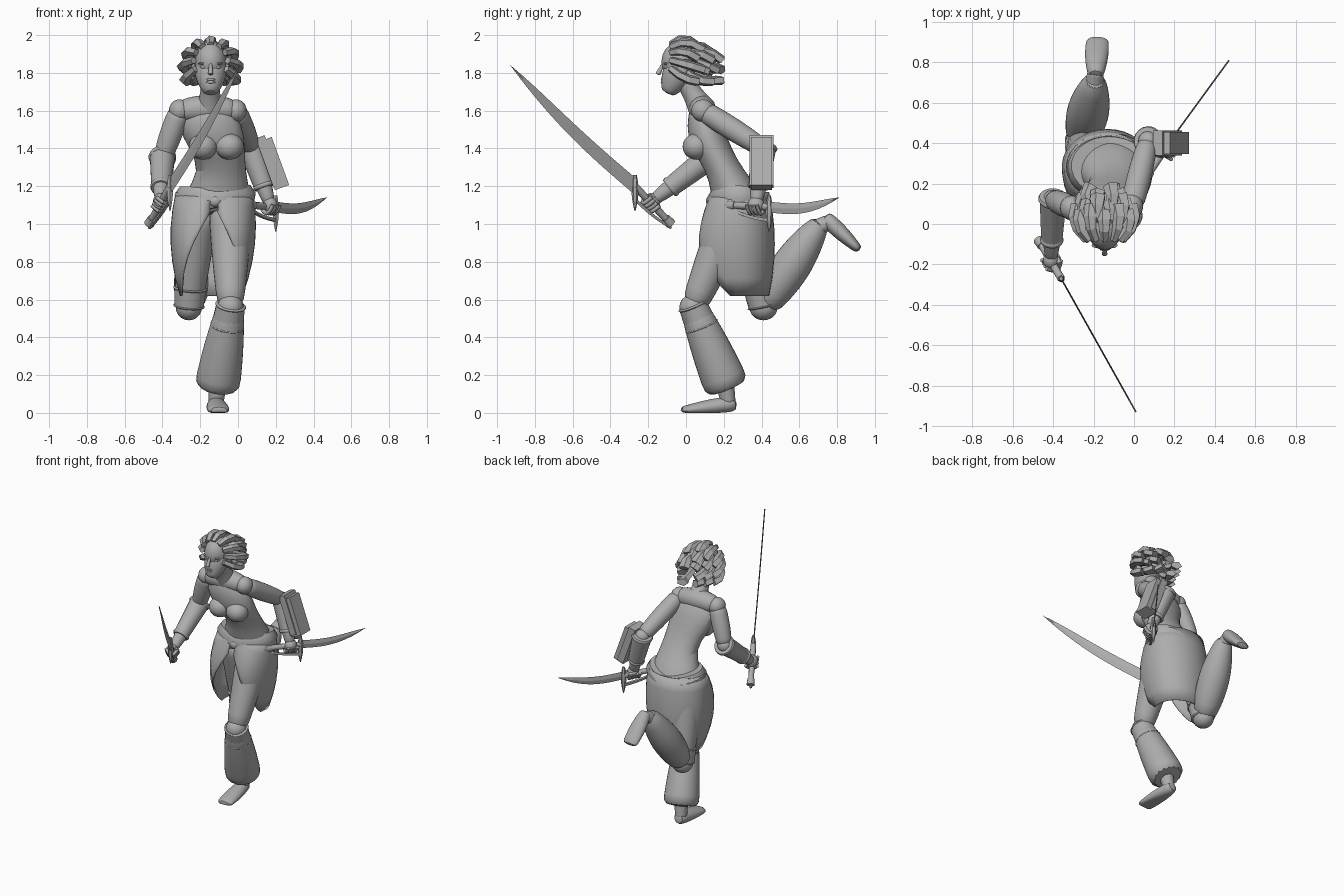
import bpy, bmesh, math
from mathutils import Vector, Matrix

old = bpy.data.objects.get("Cube")
if old:
    bpy.data.objects.remove(old)

grey = (.42, .42, .42, 1)
clay = bpy.data.materials.new("clay_grey")
clay.use_nodes = True
clay.diffuse_color = grey
clay.node_tree.nodes["Principled BSDF"].inputs["Base Color"].default_value = grey


def finish(name, bm, smooth=True, subdivide=False):
    bmesh.ops.recalc_face_normals(bm, faces=bm.faces)
    mesh = bpy.data.meshes.new(name)
    bm.to_mesh(mesh)
    bm.free()
    mesh.materials.append(clay)
    for polygon in mesh.polygons:
        polygon.use_smooth = smooth
    if smooth:
        mesh.set_sharp_from_angle(angle=math.radians(50))
    part = bpy.data.objects.new(name, mesh)
    bpy.context.collection.objects.link(part)
    if subdivide:
        part.modifiers.new("Subdivision", 'SUBSURF').levels = 1
    return part


def loft(name, rings, sides, smooth=True, subdivide=True):
    """Skin elliptical rings of (centre, normal, half width, half depth)."""
    bm = bmesh.new()
    loops = []
    sideways = abs(rings[0][1].normalized().x) > .9
    for centre, normal, width, depth in rings:
        normal = normal.normalized()
        side = Vector((0, 1, 0)) if sideways else Vector((1, 0, 0))
        side = (side - normal * normal.dot(side)).normalized()
        across = normal.cross(side)
        loop = []
        for k in range(sides):
            angle = math.tau * (k + .5) / sides
            point = centre + side * width * math.cos(angle) + across * depth * math.sin(angle)
            point.z = max(point.z, 0)
            loop.append(bm.verts.new(point))
        loops.append(loop)
    for low, high in zip(loops, loops[1:]):
        for k in range(sides):
            bm.faces.new((low[k - 1], low[k], high[k], high[k - 1]))
    bm.faces.new(loops[0])
    bm.faces.new(loops[-1])
    return finish(name, bm, smooth, subdivide)


def limb(name, start, end, start_radius, end_radius, bulge=0, bow=Vector(),
         flatten=0, sides=14, steps=6, smooth=True, subdivide=True):
    """Tapered limb that can swell, bow sideways and flatten toward its end."""
    rings = []
    for i in range(steps + 1):
        t = i / steps
        swell = math.sin(math.pi * t)
        radius = start_radius + (end_radius - start_radius) * t + bulge * swell
        normal = end - start + bow * math.pi * math.cos(math.pi * t)
        rings.append((start.lerp(end, t) + bow * swell, normal, radius, radius * (1 - flatten * t)))
    return loft(name, rings, sides, smooth, subdivide)


def cuff(name, start, end, start_radius, end_radius):
    """Hard sleeve with a raised rim at both ends."""
    limb(name, start, end, start_radius, end_radius, sides=18, subdivide=False)
    for t, radius in ((0, start_radius), (.9, end_radius)):
        limb(name + "_rim", start.lerp(end, t), start.lerp(end, t + .1), radius, radius,
             bulge=.006, sides=18, subdivide=False)


def ball(name, centre, size):
    bm = bmesh.new()
    bmesh.ops.create_uvsphere(bm, u_segments=16, v_segments=10, radius=1,
                              matrix=Matrix.Translation(centre) @ Matrix.Diagonal((*size, 1)))
    return finish(name, bm)


def block(name, centre, size, tilt):
    bm = bmesh.new()
    bmesh.ops.create_cube(bm, size=1, matrix=Matrix.Translation(centre)
                          @ Matrix.Rotation(math.radians(tilt), 4, 'Y') @ Matrix.Diagonal((*size, 1)))
    return finish(name, bm, False)


def blade(name, base, tip, half_width, sag, steps=10):
    """Thin upright curved blade narrowing to its tip."""
    bm = bmesh.new()
    across = (tip - base).cross(Vector((0, 0, 1))).normalized() * .004
    rows = []
    for i in range(steps + 1):
        t = i / steps
        centre = base.lerp(tip, t) - Vector((0, 0, sag * math.sin(math.pi * t)))
        up = Vector((0, 0, half_width * (1.02 - t ** 4)))
        rows.append([bm.verts.new(p) for p in (centre + up, centre + across, centre - up, centre - across)])
    for low, high in zip(rows, rows[1:]):
        for k in range(4):
            bm.faces.new((low[k - 1], low[k], high[k], high[k - 1]))
    bm.faces.new(rows[0])
    bm.faces.new(rows[-1])
    return finish(name, bm, False)


# Joints of the running pose
right_shoulder, left_shoulder = Vector((-.31, .08, 1.6)), Vector((-.01, .09, 1.6))
right_elbow, left_elbow = Vector((-.4, .12, 1.35)), Vector((.07, .41, 1.4))
right_hand, left_hand = Vector((-.41, -.18, 1.12)), Vector((.17, .37, 1.1))
right_hip, left_hip = Vector((-.22, .3, 1.08)), Vector((-.04, .26, 1.08))
right_knee, left_knee = Vector((-.26, .41, .56)), Vector((-.04, .04, .56))
right_ankle, left_ankle = Vector((-.19, .72, 1.02)), Vector((-.12, .24, .08))
up = Vector((0, 0, 1))

# Torso from pelvis to collar: x, y, half width, half depth at even heights
torso = [(-.12, .3, .2, .15), (-.11, .27, .18, .14), (-.08, .21, .12, .1),
         (-.11, .13, .15, .11), (-.15, .1, .18, .1), (-.15, .08, .11, .06)]
loft("torso", [(Vector((x, y, 1.04 + .12 * i)), up, w, d) for i, (x, y, w, d) in enumerate(torso)], 18)
limb("shoulder_yoke", right_shoulder, left_shoulder, .056, .056, bulge=.02, bow=up * .01)

# Head and face
skull = Vector((-.145, -.02, 1.86))
face = skull + Vector((0, -.1, -.03))
chin = skull + Vector((0, -.08, -.17))
limb("neck", Vector((-.15, .09, 1.6)), skull - up * .08, .08, .05, bulge=-.01)
ball("skull", skull, (.086, .11, .11))
limb("jaw", skull - up * .02, chin, .09, .035, bulge=.015)
limb("nose", face + up * .02, face + Vector((0, -.03, -.04)), .008, .016, sides=8)
for height in (.065, .08):
    ball("lip", face - up * height, (.028, .014, .008))

# Paired features
for side in (-1, 1):
    across = Vector((side, 0, 0))
    ball("eye", face + across * .036 + Vector((0, .015, 0)), (.017, .012, .009))
    ball("brow", face + across * .036 + Vector((0, .015, .02)), (.028, .014, .007))
    ball("ear", skull + across * .09 - up * .04, (.012, .028, .04))
    ball("bust", Vector((-.115, .055, 1.41)) + across * .07, (.076, .073, .07))

# Chunky hair locks in three layers, swept back from the hairline
for layer, (count, spread) in enumerate(((9, 115), (8, 125), (6, 140))):
    for k in range(count):
        angle = math.radians(spread * (2 * k / (count - 1) - 1))
        out = Vector((math.sin(angle), 0, math.cos(angle)))
        inset = 1 - layer * .25
        root = skull + out * .09 * inset + Vector((0, .06 * layer - .06, 0))
        tip = skull + out * .13 * inset + Vector((0, .08 + .05 * layer + .03 * (k % 2), -.05))
        limb("hair_lock", root, tip, .02, .04, bow=out * .035, flatten=.35,
             sides=5, steps=3, smooth=False, subdivide=False)

# Arms, bracers and fists gripping the weapons
sword_base, sword_tip = Vector((-.36, -.27, 1.2)), Vector((.01, -.93, 1.84))
sword_pommel = Vector((-.47, -.08, 1))
dagger_base, dagger_tip = Vector((.2, .44, 1.09)), Vector((.47, .81, 1.14))
dagger_pommel = Vector((.06, .23, 1.1))
for name, shoulder, elbow, hand, grip in (
        ("right", right_shoulder, right_elbow, right_hand, sword_base - sword_pommel),
        ("left", left_shoulder, left_elbow, left_hand, dagger_base - dagger_pommel)):
    grip = grip.normalized()
    ball(name + "_shoulder", shoulder, (.056, .062, .06))
    limb(name + "_upper_arm", shoulder, elbow, .058, .05, bulge=.008)
    ball(name + "_elbow", elbow, (.05, .05, .05))
    limb(name + "_forearm", elbow, hand, .05, .03, bulge=.01)
    cuff(name + "_bracer", elbow.lerp(hand, -.05), elbow.lerp(hand, .7), .068, .052)
    ball(name + "_palm", hand, (.04, .045, .045))
    out = (grip * grip.z - up).normalized()
    turn = grip.cross(out)
    for finger in range(4):
        knuckle = hand + grip * (.022 * finger - .033)
        limb(name + "_finger", knuckle + turn * .04, knuckle - turn * .04, .012, .01,
             bow=out * .045, sides=8, subdivide=False)
    limb(name + "_thumb", hand + turn * .03, hand + grip * .05 + turn * .03, .016, .011, sides=8)

# Box strapped along the left bracer
block("arm_guard_box", (.187, .4, 1.32), (.08, .11, .27), -20)
block("arm_guard_backing", (.165, .4, 1.33), (.05, .125, .28), -20)

# Long sword and short dagger
for name, pommel, base, tip, width, sag in (
        ("sword", sword_pommel, sword_base, sword_tip, .045, .025),
        ("dagger", dagger_pommel, dagger_base, dagger_tip, .028, .03)):
    blade(name + "_blade", base, tip, width, sag)
    limb(name + "_grip", pommel, base, .019, .019, sides=10, subdivide=False)
    limb(name + "_pommel", pommel, pommel.lerp(base, .15), .028, .024, sides=10, subdivide=False)
    limb(name + "_guard", base + up * .06, base - up * .13, .01, .003, bulge=.012, sides=6, smooth=False, subdivide=False)
    limb(name + "_knuckle_bar", pommel - up * .02, base - up * .07, .01, .012, bow=up * -.01,
         sides=4, smooth=False, subdivide=False)

# Legs with baggy trousers, knee cuffs and shoes
for name, hip, knee, ankle, swell, hem, heel, toe in (
        ("left", left_hip, left_knee, left_ankle.lerp(left_knee, .08), .008, .125,
         Vector((-.12, .27, .05)), Vector((-.1, -.03, .01))),
        ("right", right_hip, right_knee, right_ankle, .045, .05, Vector((-.19, .73, 1.04)), Vector((-.18, .92, .86)))):
    limb(name + "_thigh", hip, knee, .12, .07, bulge=.005)
    ball(name + "_knee", knee, (.07, .075, .07))
    limb(name + "_trouser", knee, ankle, .075, hem, bulge=swell, sides=16)
    limb(name + "_ankle", ankle.lerp(knee, .1), heel.lerp(toe, .15), .05, .04)
    limb(name + "_foot", heel, toe, .038, .056, bulge=.012, flatten=.6)
cuff("left_knee_cuff", left_knee.lerp(left_ankle, -.03), left_knee.lerp(left_ankle, .22), .076, .086)
cuff("right_knee_cuff", right_knee, right_knee.lerp(right_hip, .2), .078, .085)

# Wrapped skirt: open at the front, its hem falling toward the back
bm = bmesh.new()
rows, columns, grid = 6, 32, []
for i in range(columns + 1):
    turn = 2 * i / columns - 1
    angle = turn * math.pi * .97
    drop = .55 - 1.25 * max(0, abs(turn) - .65)
    column = []
    for j in range(rows + 1):
        fall = drop * j / rows
        flare = fall * (.55 - fall)
        forward = 1.5 * abs(math.sin(angle)) if math.cos(angle) < 0 else -.1
        x = (.205 - .07 * fall + .5 * flare) * math.sin(angle) - .125 - .03 * fall
        y = (.155 + (.5 + forward) * flare) * math.cos(angle) + .285
        column.append(bm.verts.new((x, y, 1.17 - fall)))
    grid.append(column)
for near, far in zip(grid, grid[1:]):
    for j in range(rows):
        bm.faces.new((near[j], far[j], far[j + 1], near[j + 1]))
skirt = finish("wrap_skirt", bm)
skirt.modifiers.new("Cloth thickness", 'SOLIDIFY').thickness = .008

# Two crossing hip sashes with a knot in front
waist = Vector((-.12, .28, 1.12))
for tilt in (-.2, .16):
    normal = Vector((tilt, .1, 1))
    loft("hip_sash", [(waist + normal * .045 * k, normal, .22 - .02 * k * k, .17 - .02 * k * k)
                      for k in (-1, 0, 1)], 24, subdivide=False)
ball("sash_knot", waist + Vector((0, -.15, 0)), (.035, .025, .03))
